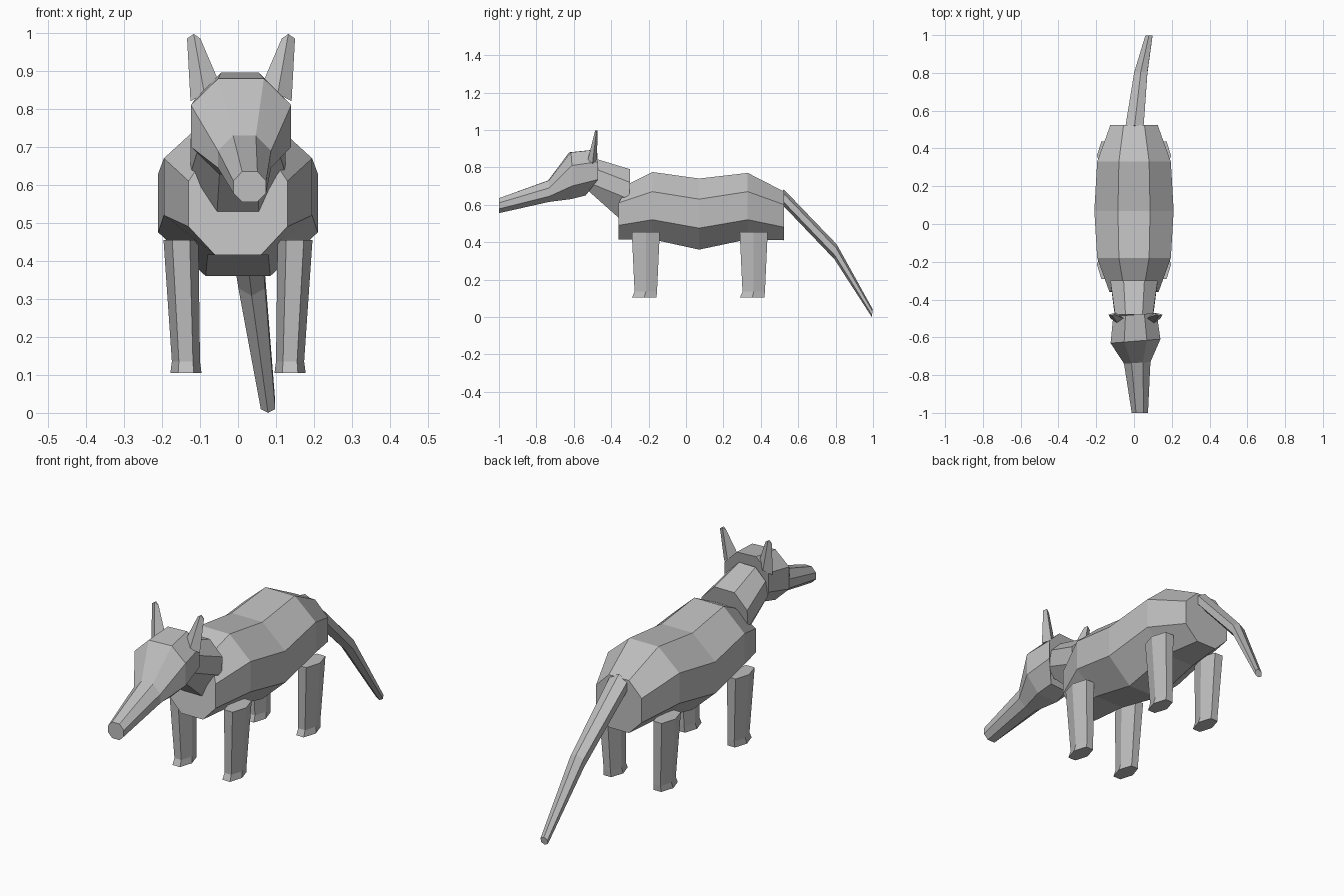
import bpy
import bmesh
from math import cos, sin, radians
from mathutils import Vector

cube = bpy.data.objects.get("Cube")
if cube:
    bpy.data.objects.remove(cube, do_unlink=True)

grey = bpy.data.materials.new("plain grey")
grey.use_nodes = True
colour = (0.52, 0.52, 0.52, 1)
grey.diffuse_color = colour
grey.node_tree.nodes["Principled BSDF"].inputs["Base Color"].default_value = colour


def loft(name, rings):
    """Skin a list of equal-length point rings and close both ends."""
    bm = bmesh.new()
    loops = [[bm.verts.new(point) for point in ring] for ring in rings]
    count = len(loops[0])
    for first, second in zip(loops, loops[1:]):
        for i in range(count):
            j = (i + 1) % count
            bm.faces.new((first[i], first[j], second[j], second[i]))
    bm.faces.new(loops[0])
    bm.faces.new(loops[-1])
    bmesh.ops.recalc_face_normals(bm, faces=bm.faces)
    mesh = bpy.data.meshes.new(name)
    bm.to_mesh(mesh)
    bm.free()
    mesh.materials.append(grey)
    obj = bpy.data.objects.new(name, mesh)
    bpy.context.collection.objects.link(obj)
    return obj


def octagon(wide, narrow, top, upper, lower, bottom, centre=0, skew=0):
    """Eight-sided section from four (y, z) levels and two half widths."""
    levels = list(zip((narrow, wide, wide, narrow), (top, upper, lower, bottom)))
    right = [(centre + w, y + skew * w, z) for w, (y, z) in levels]
    left = [(centre - w, y - skew * w, z) for w, (y, z) in reversed(levels)]
    return right + left


def upright(y, wide, narrow, heights, **options):
    return octagon(wide, narrow, *[(y, z) for z in heights], **options)


# Barrel body with raised shoulders and hips
loft("body", [
    octagon(.13, .06, (-.30, .715), (-.36, .61), (-.36, .49), (-.36, .415)),
    upright(-.18, .195, .08, (.775, .67, .52, .415)),
    upright(.07, .21, .085, (.74, .63, .475, .36)),
    upright(.33, .195, .08, (.77, .67, .52, .415)),
    upright(.525, .125, .055, (.67, .60, .48, .41)),
])

# Neck
loft("neck", [
    octagon(.125, .055, (-.30, .79), (-.30, .72), (-.305, .63), (-.36, .53)),
    octagon(.10, .045, (-.48, .845), (-.48, .79), (-.50, .71), (-.54, .69)),
])

# Head and long snout, turned slightly to the left
loft("head", [
    octagon(.115, .05, (-.48, .895), (-.48, .83), (-.48, .735), (-.54, .65),
            centre=.005, skew=.08),
    upright(-.62, .132, .06, (.88, .81, .70, .63), centre=.008, skew=.08),
    upright(-.735, .07, .03, (.73, .69, .645, .615), centre=.017, skew=.06),
    upright(-1, .043, .02, (.635, .61, .578, .555), centre=.031),
])


# Ears
def ear_section(side, outer, inner, middle_z, y, depth):
    """Four-sided section between an outer and an inner (x, z) point."""
    middle = (outer[0] + inner[0]) / 2
    points = [(outer[0], y, outer[1]), (middle, y - depth, middle_z),
              (inner[0], y, inner[1]), (middle, y + depth, middle_z)]
    return [(.008 + side * x, py, z) for x, py, z in points]


for label, side in (("left", 1), ("right", -1)):
    loft(label + "_ear", [
        ear_section(side, (.133, .82), (.06, .875), .84, -.50, .025),
        ear_section(side, (.142, .985), (.107, .985), .997, -.48, .006),
    ])


# Legs with slightly flared feet
def leg_section(side, x, y, z, half_x, half_y):
    points = []
    for i in range(6):
        angle = radians(60 * i)
        points.append((side * (x + half_x * cos(angle)),
                       y + half_y * sin(angle) / sin(radians(60)), z))
    return points


for label, side in (("left", 1), ("right", -1)):
    for end, y in (("front", -.215), ("back", .362)):
        loft(f"{end}_{label}_leg", [
            leg_section(side, .15, y, .455, .046, .075),
            leg_section(side, .137, y, .135, .037, .06),
            leg_section(side, .137, y - .008, .105, .041, .065),
        ])

# Drooping tail, swinging to the left
tail = []
for centre, width, height, tilt in (
        ((.003, .518, .642), .048, .043, 10),
        ((.036, .80, .348), .035, .04, 30),
        ((.079, .996, .02), .019, .02, 30)):
    ring = []
    for i in range(6):
        angle = radians(60 * i + 90)
        up = height * sin(angle)
        offset = Vector((width * cos(angle) / cos(radians(30)),
                         up * sin(radians(tilt)) * .3, up))
        ring.append(Vector(centre) + offset)
    tail.append(ring)
loft("tail", tail)
